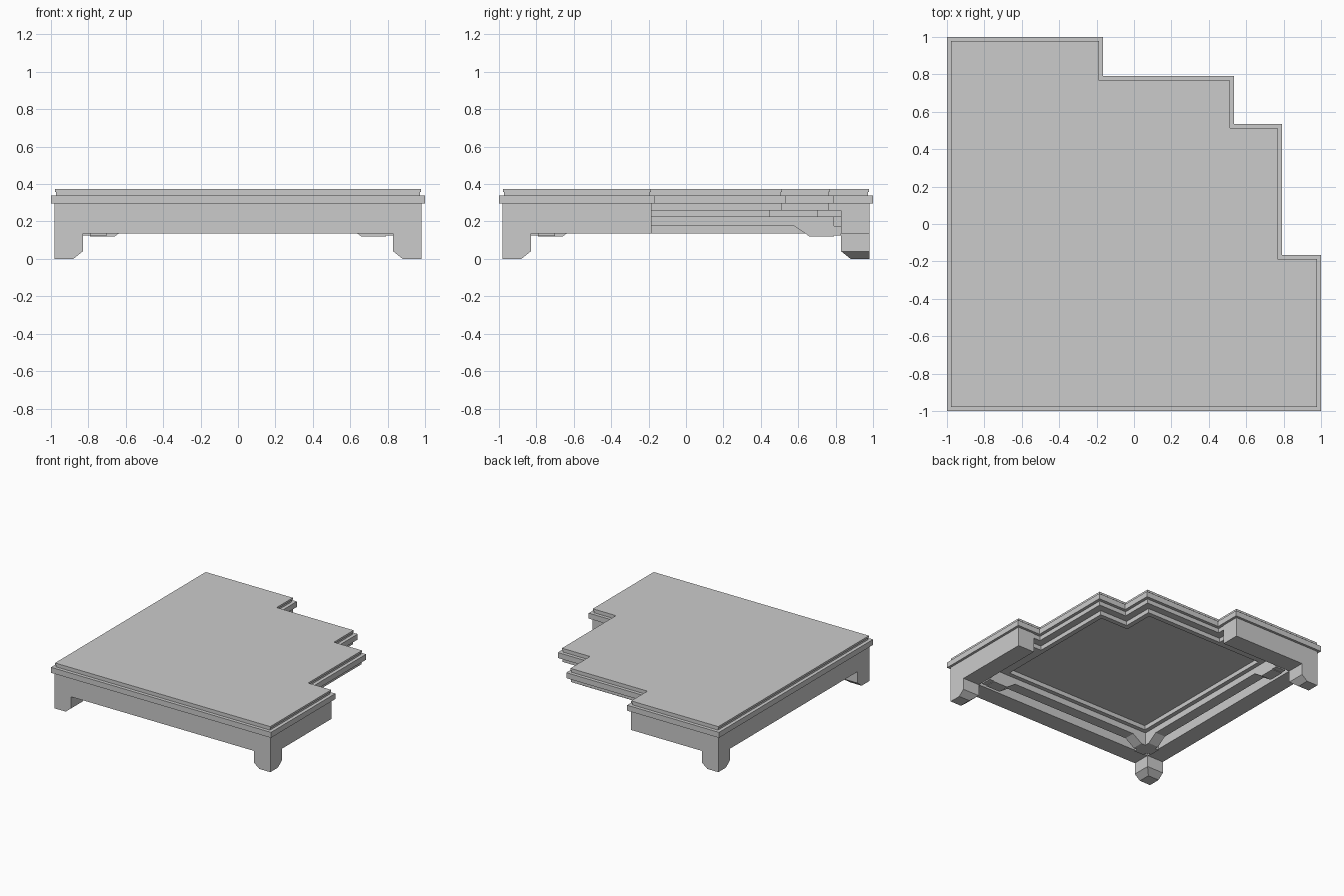
import bpy, bmesh
from mathutils import Vector

if "Cube" in bpy.data.objects:
    bpy.data.objects.remove(bpy.data.objects["Cube"])


def finish(name, bm):
    bmesh.ops.recalc_face_normals(bm, faces=bm.faces)
    mesh = bpy.data.meshes.new(name)
    bm.to_mesh(mesh)
    bm.free()
    ob = bpy.data.objects.new(name, mesh)
    bpy.context.collection.objects.link(ob)
    return ob


def prism(name, points, offset):
    """Extrude a planar polygon of 3D points by an offset vector."""
    bm = bmesh.new()
    face = bm.faces.new([bm.verts.new(p) for p in points])
    ext = bmesh.ops.extrude_face_region(bm, geom=[face])
    moved = [g for g in ext["geom"] if isinstance(g, bmesh.types.BMVert)]
    bmesh.ops.translate(bm, verts=moved, vec=Vector(offset))
    return finish(name, bm)


def layer(name, inset, z0, z1):
    """Horizontal slab with the stepped-corner plan, inset evenly all round."""
    lo, a, b, c, hi = -1 + inset, -.165 - inset, .535 - inset, .79 - inset, 1 - inset
    plan = [(lo, lo), (hi, lo), (hi, a), (c, a), (c, b),
            (b, b), (b, c), (a, c), (a, hi), (lo, hi)]
    return prism(name, [(x, y, z0) for x, y in plan], (0, 0, z1 - z0))


# Stepped table top and the mouldings beneath it
layer("top_board", .022, .357, .373)
layer("top_groove", .028, .34, .357)
layer("top_slab", 0, .295, .34)
layer("upper_moulding", .025, .26, .295)
rim = layer("lower_moulding", .085, .225, .26)

# Recessed panel on the underside, cut through the lower moulding
p, q = .665, .41
panel = [(-p, -p), (p, -p), (p, q), (q, q), (q, p), (-p, p)]
cutter = prism("panel_cutter", [(x, y, .2) for x, y in panel], (0, 0, .1))
cutter.hide_render = True
cut = rim.modifiers.new("panel", "BOOLEAN")
cut.operation = "DIFFERENCE"
cut.solver = "EXACT"
cut.object = cutter
deps = bpy.context.evaluated_depsgraph_get()
rim.data = bpy.data.meshes.new_from_object(rim.evaluated_get(deps))
rim.modifiers.clear()
bpy.data.objects.remove(cutter)

# Thick apron, open along the stepped corner
o, i, e = .98, .83, -.185
apron = [(-o, -o), (o, -o), (o, e), (i, e), (i, -i),
         (-i, -i), (-i, i), (e, i), (e, o), (-o, o)]
prism("apron", [(x, y, .135) for x, y in apron], (0, 0, .16))

# Inner rails with sloped brackets, butting against the apron at both ends
half = [(.58, .175), (.66, .12), (.79, .12), (.79, .125), (.83, .125),
        (.83, .177), (.79, .177), (.79, .226)]
rail = half + [(-u, z) for u, z in reversed(half)]
prism("front_rail", [(u, -.79, z) for u, z in rail], (0, .09, 0))
prism("left_rail", [(-.79, u, z) for u, z in rail], (.09, 0, 0))


def leg(name, sx, sy):
    """Square leg whose two inner sides are chamfered at the foot."""
    bm = bmesh.new()
    rings = []
    for z, inner in ((0, .88), (.04, .83), (.135, .83)):
        rings.append([bm.verts.new((sx * x, sy * y, z)) for x, y in
                      ((o, o), (inner, o), (inner, inner), (o, inner))])
    for r0, r1 in zip(rings, rings[1:]):
        for k in range(4):
            n = (k + 1) % 4
            bm.faces.new((r0[k], r0[n], r1[n], r1[k]))
    bm.faces.new(rings[0])
    bm.faces.new(rings[-1])
    return finish(name, bm)


# Three corner legs
leg("front_left_leg", -1, -1)
leg("front_right_leg", 1, -1)
leg("back_left_leg", -1, 1)
